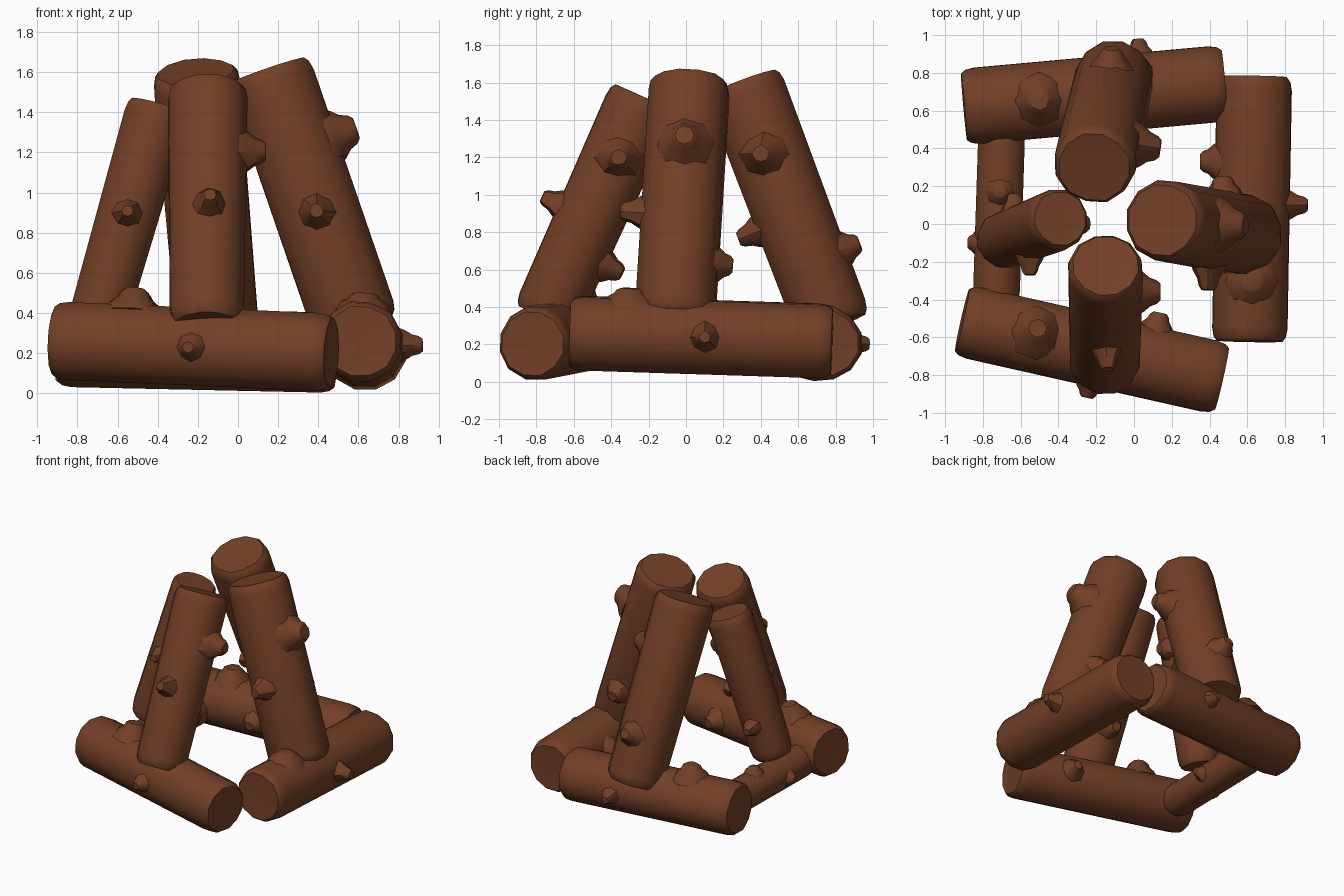
import bpy, bmesh, math, random
from mathutils import Vector

if "Cube" in bpy.data.objects:
    bpy.data.objects.remove(bpy.data.objects["Cube"])

random.seed(4)
bark = bpy.data.materials.new("brown bark")
bark.diffuse_color = (0.17, 0.05, 0.02, 1)
bark.use_nodes = True
bark.node_tree.nodes["Principled BSDF"].inputs["Base Color"].default_value = bark.diffuse_color
SIDES = 12


def frame(d):
    """Two directions square to d."""
    u = d.orthogonal().normalized()
    return u, d.cross(u)


def tube(bm, rings, sides, d, wobble):
    """Closed skin through (centre, radius) rings, all square to d."""
    u, v = frame(d)
    lobes = [1 + random.uniform(-wobble, wobble) for _ in range(sides)]
    loops = []
    for c, r in rings:
        loops.append([bm.verts.new(c + (u * math.cos(a) + v * math.sin(a)) * r * k)
                      for k, a in ((lobes[i], 2 * math.pi * i / sides) for i in range(sides))])
    for a, b in zip(loops, loops[1:]):
        for i in range(sides):
            j = (i + 1) % sides
            bm.faces.new((a[i], a[j], b[j], b[i]))
    # end caps, slightly uneven like sawn wood
    for loop, (c, r), sgn in ((loops[0], rings[0], 1), (loops[-1], rings[-1], -1)):
        mid = bm.verts.new(c + d * sgn * r * 0.04)
        for i in range(sides):
            bm.faces.new((loop[i], loop[(i + 1) % sides], mid))


def log(name, p, q, r0, r1, knobs):
    """Log from p to q; knobs are (tip point, tip radius)."""
    p, q = Vector(p), Vector(q)
    length = (q - p).length
    d = (q - p).normalized()
    bm = bmesh.new()
    # trunk with rounded ends
    rings = []
    for s, k in ((0, .87), (.025, .96), (.07, 1), (length * .5, 1.0),
                 (length - .07, 1), (length - .025, .96), (length, .87)):
        rings.append((p + d * s, (r0 + (r1 - r0) * s / length) * k))
    tube(bm, rings, SIDES, d, 0.025)
    # branch stubs flaring out of the bark
    for tip, kr in knobs:
        tip = Vector(tip)
        s = (tip - p).dot(d)
        out = tip - (p + d * s)
        h = out.length
        out.normalize()
        base = p + d * s
        surf = (r0 + (r1 - r0) * s / length) * 0.97
        rise = max(h - surf, 0.04)
        prof = ((surf - .04, kr * 2.1), (surf + rise * .12, kr * 1.65), (surf + rise * .45, kr * 1.2),
                (surf + rise * .8, kr), (surf + rise, kr * .7))
        tube(bm, [(base + out * a, b) for a, b in prof], 8, out, 0.06)
    bmesh.ops.recalc_face_normals(bm, faces=bm.faces)
    me = bpy.data.meshes.new(name)
    bm.to_mesh(me)
    bm.free()
    me.materials.append(bark)
    ob = bpy.data.objects.new(name, me)
    bpy.context.collection.objects.link(ob)
    bpy.context.view_layer.objects.active = ob
    ob.select_set(True)
    bpy.ops.object.shade_smooth_by_angle(angle=math.radians(40))
    ob.select_set(False)


# base logs lying in a square
log("front_base_log", (-.91, -.51, .265), (.465, -.82, .205), .2, .2,
    [((-.51, -.55, .52), .07), ((-.25, -.92, .23), .04), ((.14, -.47, .22), .05)])
log("right_base_log", (.61, -.62, .26), (.635, .78, .215), .205, .205,
    [((.92, .1, .24), .045), ((.35, .33, .23), .055), ((.63, -.3, .5), .07)])
log("back_base_log", (-.9, .62, .235), (.48, .745, .205), .205, .205,
    [((-.5, .65, .5), .07), ((.02, .98, .2), .04), ((-.2, .42, .2), .05)])
log("left_base_log", (-.7, .5, .19), (-.73, -.42, .2), .125, .125,
    [((-.88, -.1, .19), .035), ((-.54, .05, .19), .035), ((-.71, .17, .35), .04)])

# leaning logs meeting at the top
log("front_leaning_log", (-.155, -.75, .34), (-.15, -.22, 1.52), .185, .2,
    [((.14, -.36, 1.2), .06), ((-.14, -.77, .99), .045), ((-.12, -.34, .58), .05)])
log("right_leaning_log", (.59, -.06, .33), (.15, .02, 1.61), .22, .22,
    [((.59, -.01, 1.32), .075), ((.39, -.35, .91), .05), ((.47, .25, .62), .055)])
log("back_leaning_log", (-.1, .79, .3), (-.21, .3, 1.6), .21, .22,
    [((.14, .4, 1.22), .065), ((-.12, .93, .74), .055), ((-.15, .28, .76), .05)])
log("left_leaning_log", (-.7, -.09, .35), (-.39, .03, 1.43), .15, .165,
    [((-.24, 0, 1.13), .05), ((-.55, -.27, .91), .04), ((-.64, .16, .6), .04)])
